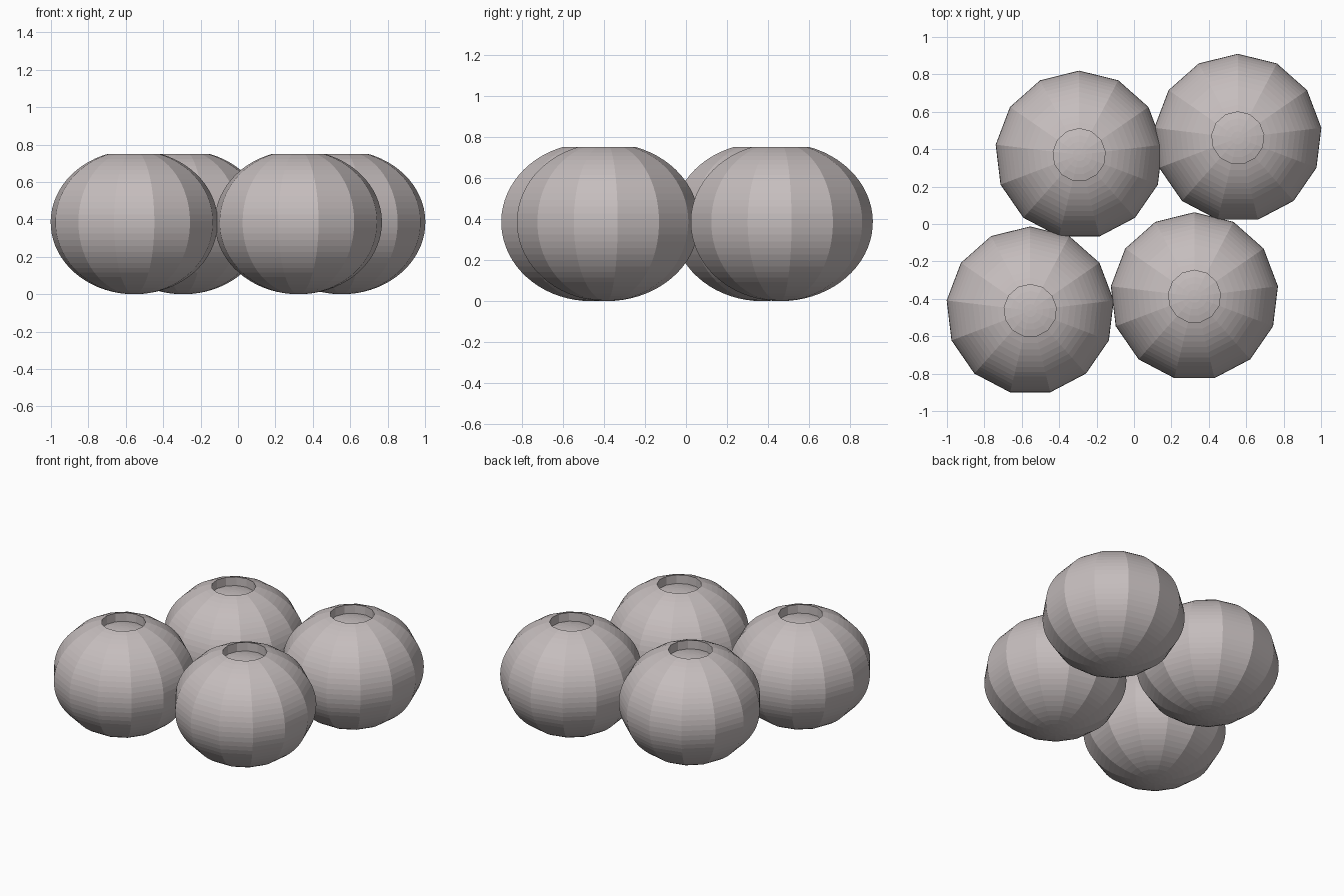
import bpy, bmesh, math

if "Cube" in bpy.data.objects:
    bpy.data.objects.remove(bpy.data.objects["Cube"])

SIDES = 13        # facets round each bowl
RINGS = 32        # fine latitude bands
R, H = 0.45, 0.385  # half width and half height of the squashed ball
HOLE_R = 0.14
DEPTH = 0.06      # recess depth

stone = bpy.data.materials.new("warm grey")
stone.diffuse_color = (0.56, 0.51, 0.51, 1)
stone.use_nodes = True
stone.node_tree.nodes["Principled BSDF"].inputs["Base Color"].default_value = stone.diffuse_color


def bowl_profile():
    """Half outline from the bottom pole, over the rim, to the recess centre."""
    top = math.acos(HOLE_R / R)
    pts = []
    for i in range(RINGS + 1):
        a = -math.pi / 2 + (top + math.pi / 2) * i / RINGS
        pts.append((R * math.cos(a), H + H * math.sin(a)))
    # the cut-out cap is sunk straight down to form the recess floor
    for i in range(5):
        r = HOLE_R * (1 - i / 4)
        pts.append((r, H + H * math.sqrt(1 - (r / R) ** 2) - DEPTH))
    return pts


def bowl_mesh():
    bm = bmesh.new()
    rings = []
    for r, z in bowl_profile():
        if r < 1e-4:
            rings.append([bm.verts.new((0, 0, z))])
            continue
        ring = []
        for k in range(SIDES):
            a = math.pi / 2 + 2 * math.pi * k / SIDES
            ring.append(bm.verts.new((r * math.cos(a), r * math.sin(a), z)))
        rings.append(ring)
    for lo, hi in zip(rings, rings[1:]):
        for k in range(SIDES):
            n = (k + 1) % SIDES
            if len(lo) == 1:
                bm.faces.new((lo[0], hi[n], hi[k]))
            elif len(hi) == 1:
                bm.faces.new((lo[k], lo[n], hi[0]))
            else:
                bm.faces.new((lo[k], lo[n], hi[n], hi[k]))
    bmesh.ops.recalc_face_normals(bm, faces=bm.faces)
    me = bpy.data.meshes.new("bowl")
    bm.to_mesh(me)
    bm.free()
    me.materials.append(stone)
    return me


# four identical round holders in a loose cluster
mesh = bowl_mesh()
places = {
    "holder_front_left": (-0.555, -0.463),
    "holder_front_right": (0.323, -0.387),
    "holder_back_left": (-0.293, 0.370),
    "holder_back_right": (0.555, 0.460),
}
for name, (x, y) in places.items():
    ob = bpy.data.objects.new(name, mesh)
    ob.location = (x, y, 0)
    bpy.context.collection.objects.link(ob)
